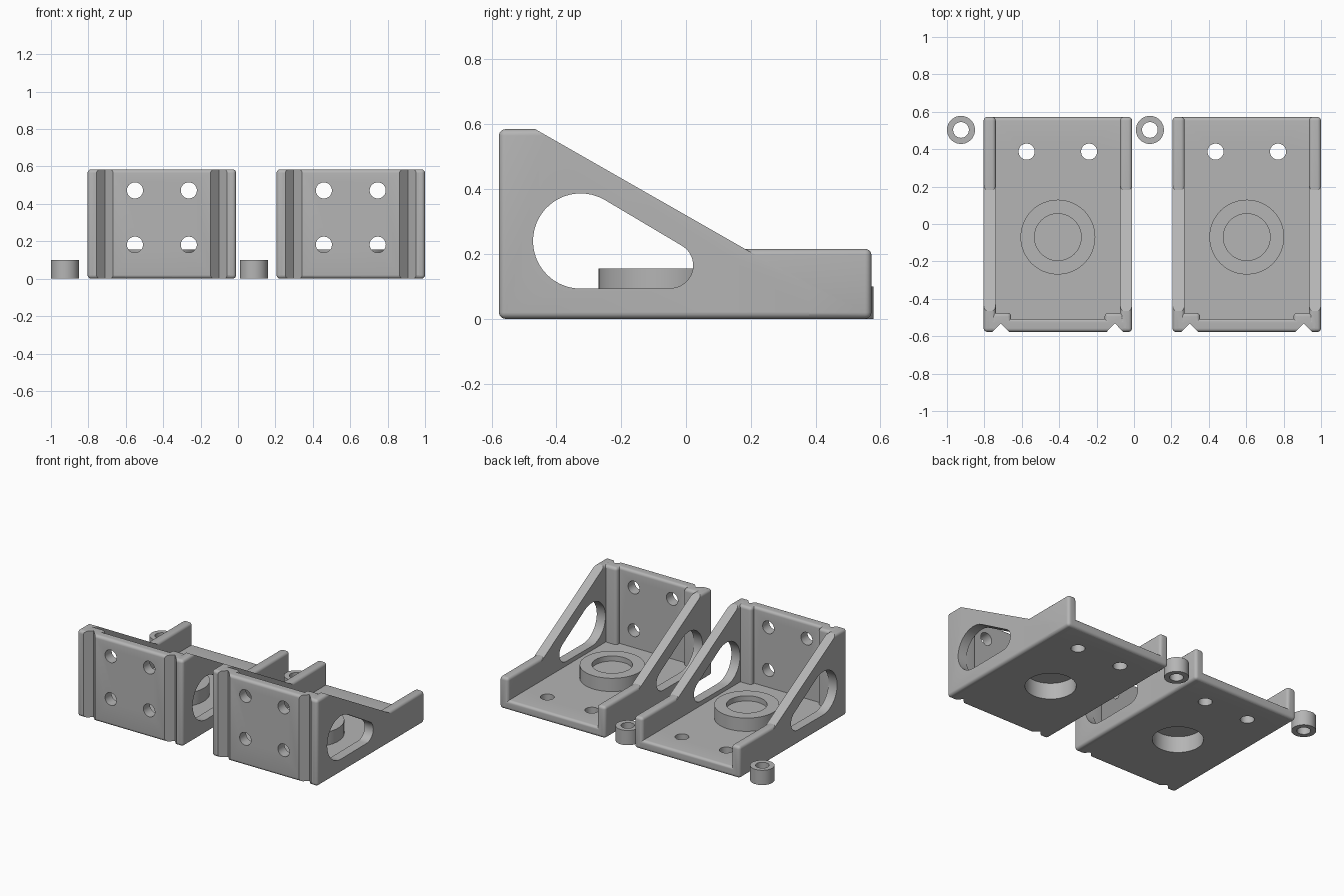
import bpy
import bmesh
import math
from mathutils import Matrix, Vector

cube = bpy.data.objects.get("Cube")
if cube:
    bpy.data.objects.remove(cube, do_unlink=True)

GRAY = (0.46, 0.46, 0.46, 1.0)
mat = bpy.data.materials.new("plain_gray")
mat.use_nodes = True
mat.diffuse_color = GRAY
mat.node_tree.nodes["Principled BSDF"].inputs["Base Color"].default_value = GRAY

HALF_W, WALL, FLOOR = 0.397, 0.065, 0.065
FRONT, BACK, TALL, LOW = -0.577, 0.572, 0.585, 0.216
ROUND = 0.02
SPACING = 1.01


def finish(name, bm):
    bmesh.ops.recalc_face_normals(bm, faces=bm.faces)
    mesh = bpy.data.meshes.new(name)
    bm.to_mesh(mesh)
    bm.free()
    mesh.materials.append(mat)
    obj = bpy.data.objects.new(name, mesh)
    bpy.context.collection.objects.link(obj)
    return obj


def rounded_box(name, lo, hi):
    bm = bmesh.new()
    bmesh.ops.create_cube(bm, size=1)
    lo, hi = Vector(lo), Vector(hi)
    for v in bm.verts:
        v.co = [hi[i] if v.co[i] > 0 else lo[i] for i in range(3)]
    bmesh.ops.bevel(bm, geom=bm.edges[:], offset=ROUND, segments=5,
                    profile=0.5, affect='EDGES')
    return finish(name, bm)


def cylinder(name, center, radius, depth, axis='Z'):
    bm = bmesh.new()
    turn = Matrix.Rotation(math.pi / 2, 4, 'X') if axis == 'Y' else Matrix()
    bmesh.ops.create_cone(bm, cap_ends=True, segments=48, radius1=radius,
                          radius2=radius, depth=depth,
                          matrix=Matrix.Translation(center) @ turn)
    return finish(name, bm)


def prism(name, points, start, sweep):
    """Extrude a closed outline of 3D points, moved by start, along sweep."""
    bm = bmesh.new()
    face = bm.faces.new([bm.verts.new(Vector(p) + Vector(start)) for p in points])
    ext = bmesh.ops.extrude_face_region(bm, geom=[face])
    bmesh.ops.translate(bm, vec=sweep, verts=[
        g for g in ext["geom"] if isinstance(g, bmesh.types.BMVert)])
    return finish(name, bm)


def combine(target, tool, operation):
    """Apply a boolean and discard the tool."""
    mod = target.modifiers.new("combine", 'BOOLEAN')
    mod.operation, mod.solver, mod.object = operation, 'EXACT', tool
    bpy.context.view_layer.objects.active = target
    bpy.ops.object.modifier_apply(modifier=mod.name)
    bpy.data.objects.remove(tool, do_unlink=True)


def smooth(obj):
    bpy.ops.object.select_all(action='DESELECT')
    obj.select_set(True)
    bpy.context.view_layer.objects.active = obj
    bpy.ops.object.shade_smooth_by_angle(angle=math.radians(25))


def slot_outline():
    """Teardrop opening: a large and a small arc joined by tangents."""
    (y1, z1, r1), (y2, z2, r2) = (-0.325, 0.24, 0.147), (-0.048, 0.165, 0.07)
    aim = math.atan2(z2 - z1, y2 - y1)
    spread = math.acos((r1 - r2) / math.hypot(y2 - y1, z2 - z1))
    n = 24
    pts = []
    for i in range(n + 1):
        a = aim + spread + (2 * math.pi - 2 * spread) * i / n
        pts.append((0, y1 + r1 * math.cos(a), z1 + r1 * math.sin(a)))
    for i in range(n + 1):
        a = aim - spread + 2 * spread * i / n
        pts.append((0, y2 + r2 * math.cos(a), z2 + r2 * math.sin(a)))
    return pts


def side_wall(sign):
    """Tall gusset cut to a slope, with a low rounded rail behind it."""
    xs = sorted((sign * HALF_W, sign * (HALF_W - WALL)))
    wall = rounded_box("side_wall", (xs[0], FRONT, 0), (xs[1], 0.4, TALL))
    slope = [(0, -0.64, 0.685), (0, 0.5, 0.034), (0, 0.5, 0.8), (0, -0.64, 0.8)]
    combine(wall, prism("slope_cutter", slope, (xs[0] - 0.1, 0, 0), (0.3, 0, 0)),
            'DIFFERENCE')
    rail = rounded_box("rail", (xs[0], 0.1, 0), (xs[1], BACK, LOW))
    combine(wall, rail, 'UNION')
    combine(wall, prism("slot_cutter", slot_outline(), (xs[0] - 0.1, 0, 0),
                        (0.3, 0, 0)), 'DIFFERENCE')
    return wall


# Bracket shell: front plate, floor, side walls and inner ribs
reach = HALF_W - 0.012
bracket = rounded_box("bracket_right", (-reach, FRONT, 0), (reach, FRONT + 0.07, TALL))
combine(bracket, rounded_box("floor", (-reach, FRONT + 0.012, 0),
                             (reach, BACK, FLOOR)), 'UNION')
for s in (-1, 1):
    combine(bracket, side_wall(s), 'UNION')
    x = sorted((s * 0.25, s * 0.355))
    combine(bracket, rounded_box("rib", (x[0], -0.55, 0.02), (x[1], -0.475, TALL)),
            'UNION')

# Raised bearing seat
combine(bracket, cylinder("seat", (0, -0.07, 0.095), 0.2, 0.12), 'UNION')
combine(bracket, cylinder("recess", (0, -0.07, 0.17), 0.125, 0.1), 'DIFFERENCE')
combine(bracket, cylinder("pocket", (0, -0.07, 0.04), 0.156, 0.14), 'DIFFERENCE')

# Vertical grooves and screw holes
for s in (-1, 1):
    groove = [(-0.083, -0.617, 0), (0.083, -0.617, 0), (0, -0.531, 0)]
    combine(bracket, prism("groove", groove, (s * 0.305, 0, -0.1), (0, 0, 0.9)),
            'DIFFERENCE')
    combine(bracket, cylinder("floor_hole", (s * 0.167, 0.387, 0.03), 0.043, 0.2),
            'DIFFERENCE')
    for z in (0.182, 0.472):
        combine(bracket, cylinder("plate_hole", (s * 0.144, -0.54, z), 0.043, 0.2, 'Y'),
                'DIFFERENCE')
bracket.location.x = 1 - HALF_W - SPACING
smooth(bracket)

# Loose spacer ring
spacer = cylinder("spacer_right", (0, 0, 0.05), 0.075, 0.1)
combine(spacer, cylinder("bore", (0, 0, 0.05), 0.042, 0.3), 'DIFFERENCE')
spacer.location = (-0.925, 0.503, 0)
smooth(spacer)

# Second set alongside
for obj in (bracket, spacer):
    twin = obj.copy()
    twin.name = obj.name.replace("right", "left")
    twin.location.x += SPACING
    bpy.context.collection.objects.link(twin)
